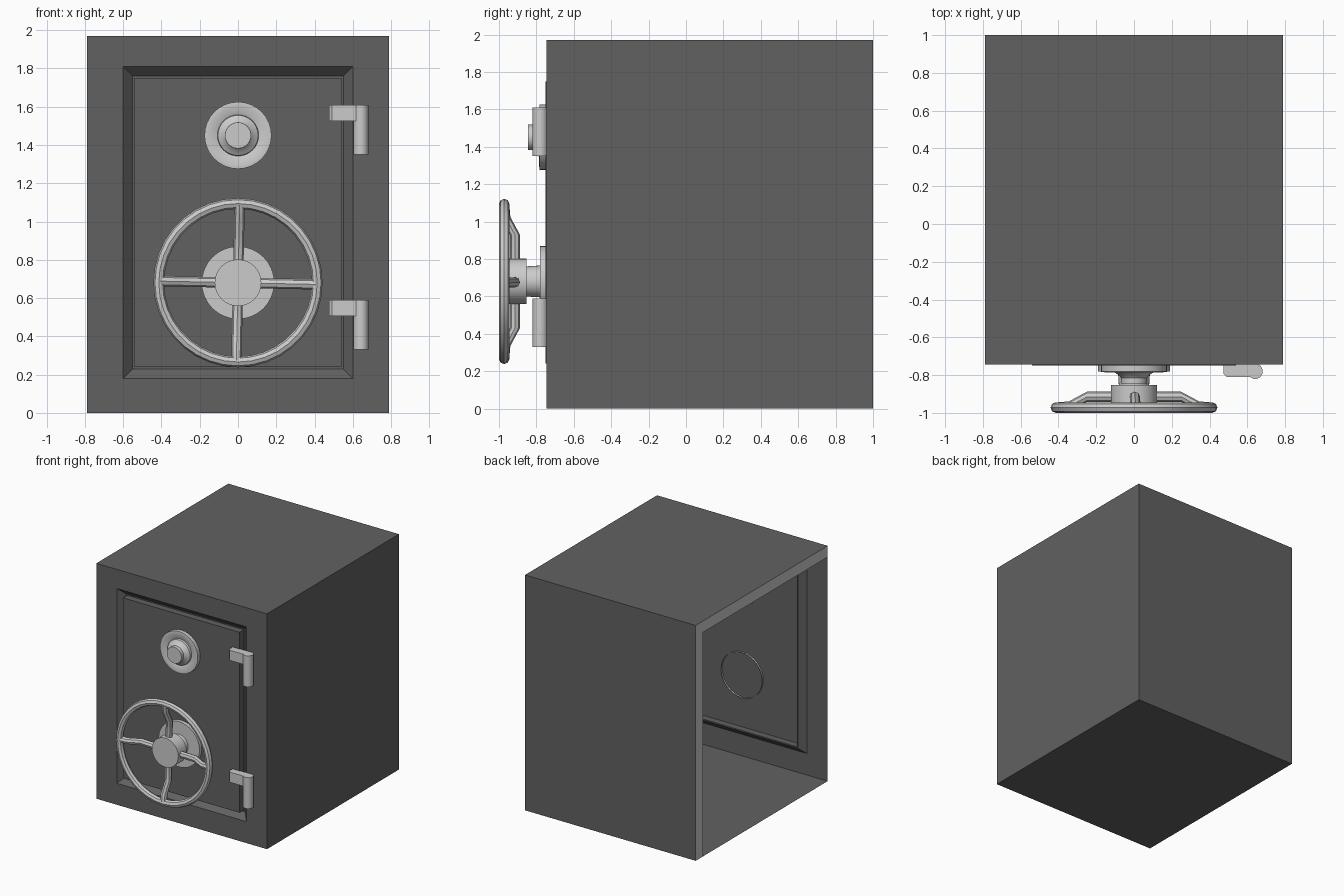
import bpy, bmesh, math
from mathutils import Matrix, Vector

if "Cube" in bpy.data.objects:
    bpy.data.objects.remove(bpy.data.objects["Cube"])

W, H, F, B = 0.79, 1.97, -0.745, 1.0      # half width, height, front and back planes
dark = bpy.data.materials.new("dark_steel")
dark.diffuse_color = (0.12, 0.12, 0.12, 1)
dark.use_nodes = True
dark.node_tree.nodes["Principled BSDF"].inputs["Base Color"].default_value = dark.diffuse_color


def finish(name, bm, mat=None, smooth=True, recalc=True):
    if recalc:
        bmesh.ops.recalc_face_normals(bm, faces=bm.faces)
    me = bpy.data.meshes.new(name)
    bm.to_mesh(me)
    bm.free()
    ob = bpy.data.objects.new(name, me)
    bpy.context.collection.objects.link(ob)
    if mat:
        me.materials.append(mat)
    if smooth:
        bpy.ops.object.select_all(action='DESELECT')
        ob.select_set(True)
        bpy.context.view_layer.objects.active = ob
        bpy.ops.object.shade_smooth_by_angle(angle=math.radians(35))
    return ob


def lathe(name, profile, z, n=32):
    """Spin (radius, y) points about a y-directed axis at height z."""
    bm = bmesh.new()
    vs = [bm.verts.new((r, y, z)) for r, y in profile]
    es = [bm.edges.new(p) for p in zip(vs, vs[1:])]
    bmesh.ops.spin(bm, geom=vs + es, cent=(0, 0, z), axis=(0, 1, 0),
                   angle=math.tau, steps=n)
    bmesh.ops.remove_doubles(bm, verts=bm.verts, dist=1e-5)
    return finish(name, bm)


def rect(bm, hx, z0, z1, y):
    return [bm.verts.new((x, y, z)) for x, z in ((-hx, z0), (hx, z0), (hx, z1), (-hx, z1))]


def bridge(bm, a, b):
    for i in range(4):
        j = (i + 1) % 4
        bm.faces.new((a[i], a[j], b[j], b[i]))


# Safe shell: back, floor, right side, top; front carries a grooved door
bm = bmesh.new()
front = rect(bm, W, 0, H, F)
back = rect(bm, W, 0, H, B)
bm.faces.new(back[::-1])
for i in range(3):                        # the left side is open
    bm.faces.new((front[i], back[i], back[i + 1], front[i + 1]))
loops = [front, rect(bm, 0.60, 0.18, 1.81, F), rect(bm, 0.55, 0.23, 1.76, F + 0.05),
         rect(bm, 0.54, 0.24, 1.75, F + 0.05), rect(bm, 0.54, 0.24, 1.75, F - 0.005)]
for a, b in zip(loops, loops[1:]):
    bridge(bm, a, b)
bm.faces.new(loops[-1])
finish("safe_body", bm, dark, smooth=False)

# Pale strip along the top and back edges of the open left side
bm = bmesh.new()
t = 0.095
p = [bm.verts.new((-W, y, z)) for y, z in
     ((B, 0), (B, H), (F, H), (F, H - t), (B - t, H - t), (B - t, 0))]
bm.faces.new((p[0], p[1], p[4], p[5]))
bm.faces.new((p[1], p[2], p[3], p[4]))
finish("side_edge_strip", bm, smooth=False)

# Combination dial
lathe("dial", [(0.175, F), (0.175, -0.782), (0.155, -0.785), (0.108, -0.768),
               (0.105, -0.785), (0.08, -0.80), (0.068, -0.815), (0.068, -0.845),
               (0, -0.845)], 1.45)

# Wheel mount and hub
ZW = 0.68
lathe("wheel_base", [(0.19, F + 0.01), (0.19, -0.78), (0.085, -0.78), (0.08, -0.86)], ZW)
lathe("wheel_hub", [(0, -0.852), (0.122, -0.852), (0.122, -0.963), (0, -0.963)], ZW)

# Wheel rim
R, r = 0.414, 0.028
lathe("wheel_rim", [(R + r * math.cos(k * math.tau / 8), -0.972 + r * math.sin(k * math.tau / 8))
                    for k in range(9)], ZW, 36)

# Four cranked spokes
path = [Vector(q) for q in ((0.09, -0.915, 0), (0.25, -0.915, 0),
                            (0.345, -0.966, 0), (0.415, -0.972, 0))]
bm = bmesh.new()
for s in range(4):
    turn = Matrix.Translation((0, 0, ZW)) @ Matrix.Rotation(
        math.radians(1.2 + 90 * s), 4, 'Y')
    rings = []
    for c in path:
        rings.append([bm.verts.new(turn @ (c + Vector((
            0, 0.027 * math.cos(k * math.tau / 8), 0.027 * math.sin(k * math.tau / 8)))))
            for k in range(8)])
    for a, b in zip(rings, rings[1:]):
        for k in range(8):
            j = (k + 1) % 8
            bm.faces.new((a[k], a[j], b[j], b[k]))
finish("wheel_spokes", bm)

# Hinges: a leaf on the door plus an upright barrel
for name, top in (("upper", 1.61), ("lower", 0.59)):
    bm = bmesh.new()
    leaf = [(0.475, F), (0.475, -0.795), (0.49, -0.81), (0.64, -0.81), (0.64, F)]
    barrel = [(0.642 + 0.04 * math.cos((k + 0.5) * math.tau / 12),
               -0.78 + 0.041 * math.sin((k + 0.5) * math.tau / 12)) for k in range(12)]
    for outline, drop in ((leaf, 0.085), (barrel, 0.26)):
        f = bm.faces.new([bm.verts.new((x, y, top)) for x, y in outline])
        ext = bmesh.ops.extrude_face_region(bm, geom=[f], use_keep_orig=True)
        bmesh.ops.translate(bm, vec=(0, 0, -drop), verts=[
            v for v in ext["geom"] if isinstance(v, bmesh.types.BMVert)])
    finish(name + "_hinge", bm)
